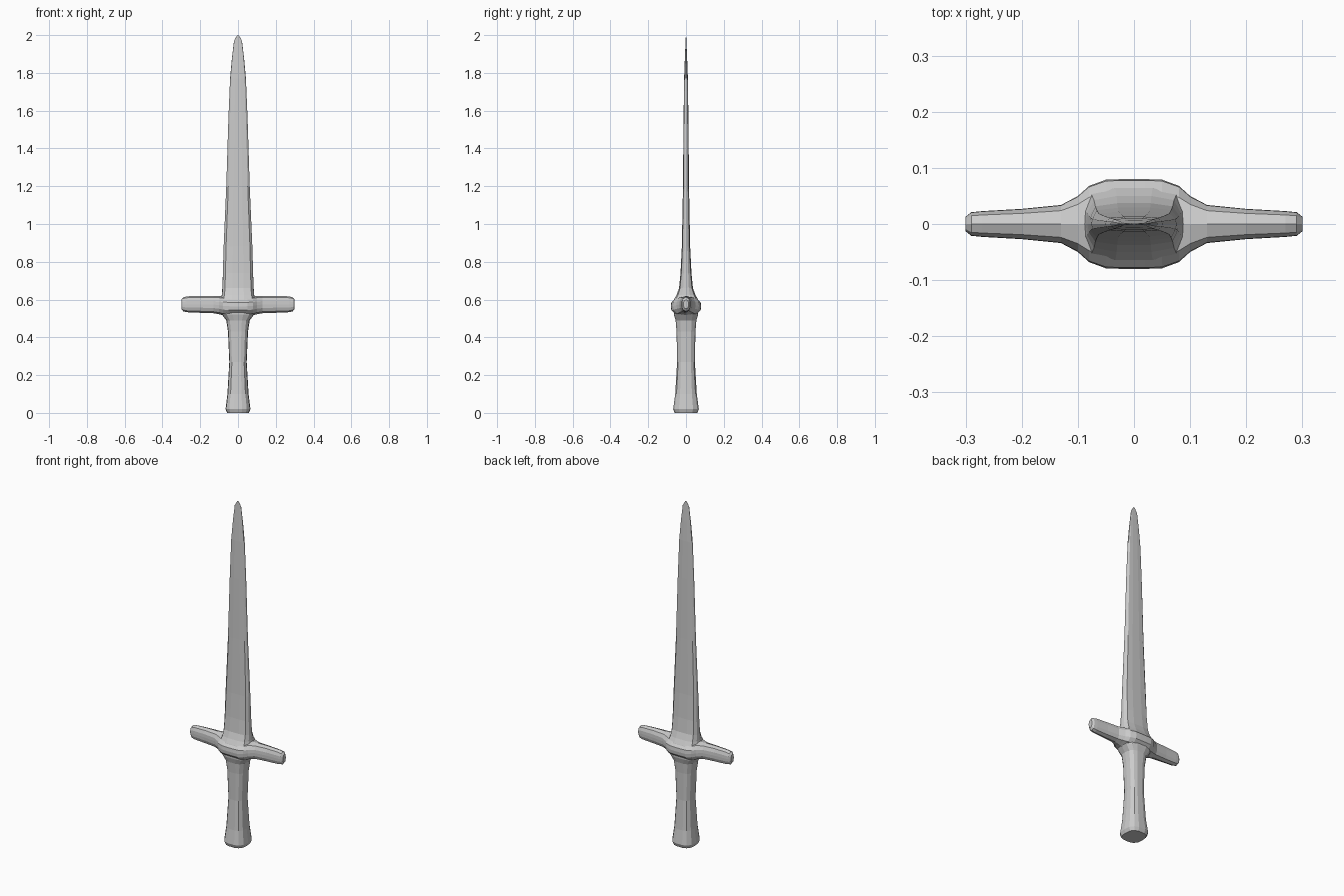
import bpy, bmesh

cube = bpy.data.objects.get("Cube")
if cube:
    bpy.data.objects.remove(cube, do_unlink=True)

steel = bpy.data.materials.new("plain grey")
steel.use_nodes = True
GREY = (0.6, 0.6, 0.6, 1)
steel.diffuse_color = GREY
steel.node_tree.nodes["Principled BSDF"].inputs["Base Color"].default_value = GREY


def ring(quarter):
    """Mirror a quarter outline, running from the x axis to the y axis, into a full loop."""
    half = quarter + [(-x, y) for x, y in reversed(quarter) if x > 0]
    return half + [(x, -y) for x, y in reversed(half) if y > 0]


def loft(name, loops):
    """Skin a list of equal-length loops of points and cap both ends."""
    bm = bmesh.new()
    rows = [[bm.verts.new(p) for p in loop] for loop in loops]
    n = len(rows[0])
    for a, b in zip(rows, rows[1:]):
        for i in range(n):
            j = (i + 1) % n
            bm.faces.new((a[i], a[j], b[j], b[i]))
    bm.faces.new(rows[0])
    bm.faces.new(rows[-1])
    bmesh.ops.recalc_face_normals(bm, faces=bm.faces)
    mesh = bpy.data.meshes.new(name)
    bm.to_mesh(mesh)
    bm.free()
    mesh.materials.append(steel)
    obj = bpy.data.objects.new(name, mesh)
    bpy.context.collection.objects.link(obj)
    return obj


def upright(name, section, stations):
    """Loft a section along z; stations are (z, half width, half depth)."""
    outline = ring(section)
    return loft(name, [[(x * w, y * d, z) for x, y in outline] for z, w, d in stations])


# Grip: soft-cornered, flaring at the pommel and under the guard
upright("grip", [(1, 0), (0.95, 0.55), (0.7, 0.88), (0.33, 1), (0, 1)], [
    (0, 0.058, 0.06), (0.02, 0.066, 0.068), (0.1, 0.056, 0.057),
    (0.27, 0.046, 0.047), (0.43, 0.053, 0.05), (0.49, 0.062, 0.055),
    (0.52, 0.085, 0.064), (0.56, 0.09, 0.066)])

# Blade: bevelled edges, thick root melting into the guard, rounded tip
upright("blade", [(1, 0), (0.97, 0.4), (0.83, 0.85), (0.36, 1), (0, 1)], [
    (0.55, 0.096, 0.078), (0.6, 0.092, 0.064), (0.625, 0.086, 0.05),
    (0.66, 0.083, 0.037), (0.74, 0.08, 0.029), (0.88, 0.076, 0.022),
    (1.2, 0.062, 0.016), (1.55, 0.051, 0.013), (1.77, 0.042, 0.01),
    (1.88, 0.032, 0.006), (1.97, 0.021, 0.002), (1.995, 0.007, 0.001),
    (2.0, 0.003, 0.0005)])

# Crossguard: (x, half depth, half height), bulging around the blade root
half_guard = [(0.02, 0.08, 0.052), (0.05, 0.079, 0.052), (0.08, 0.068, 0.05),
              (0.1, 0.05, 0.048), (0.13, 0.034, 0.046), (0.2, 0.027, 0.045),
              (0.27, 0.023, 0.042), (0.29, 0.021, 0.037), (0.3, 0.013, 0.024)]
stations = [(-x, d, h) for x, d, h in reversed(half_guard)] + half_guard
guard_section = ring([(1, 0), (0.97, 0.4), (0.7, 0.82), (0, 1)])
loft("crossguard", [[(x, y * d, 0.575 + z * h - 0.2 * max(0, d - 0.027))
                     for y, z in guard_section] for x, d, h in stations])
